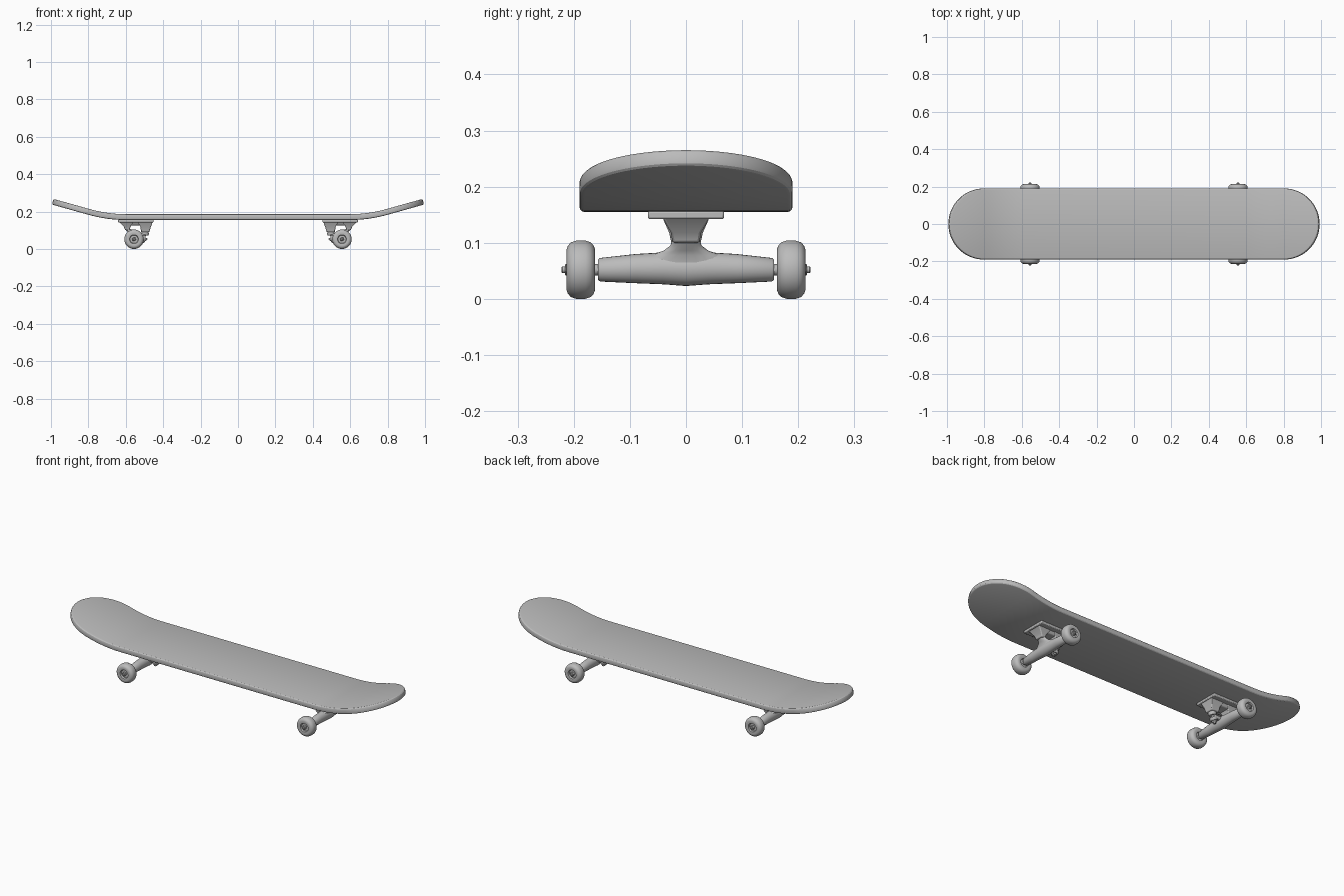
import bpy, bmesh
from math import sin, cos, pi, radians
from mathutils import Vector

if "Cube" in bpy.data.objects:
    bpy.data.objects.remove(bpy.data.objects["Cube"])

GREY = (0.5, 0.5, 0.5, 1)
grey = bpy.data.materials.new("plain_grey")
grey.use_nodes = True
grey.diffuse_color = GREY
grey.node_tree.nodes["Principled BSDF"].inputs["Base Color"].default_value = GREY


def finish(name, bm, angle=35):
    bmesh.ops.recalc_face_normals(bm, faces=bm.faces)
    mesh = bpy.data.meshes.new(name)
    bm.to_mesh(mesh)
    bm.free()
    mesh.materials.append(grey)
    obj = bpy.data.objects.new(name, mesh)
    bpy.context.collection.objects.link(obj)
    bpy.ops.object.select_all(action='DESELECT')
    obj.select_set(True)
    bpy.context.view_layer.objects.active = obj
    bpy.ops.object.shade_smooth_by_angle(angle=radians(angle))
    return obj


def skin(bm, rings):
    """Join closed rings of points into a tube and return the vertex rings."""
    vs = [[bm.verts.new(p) for p in ring] for ring in rings]
    n = len(vs[0])
    for a, b in zip(vs, vs[1:]):
        for i in range(n):
            bm.faces.new((a[i], a[(i + 1) % n], b[(i + 1) % n], b[i]))
    return vs


def loft(name, rings, angle=35):
    bm = bmesh.new()
    vs = skin(bm, rings)
    bm.faces.new(vs[0])
    bm.faces.new(vs[-1])
    return finish(name, bm, angle)


def lathe(name, profile, start, direction, n=28):
    """Revolve (radius, distance) pairs about an axis."""
    d = Vector(direction).normalized()
    u = d.orthogonal().normalized()
    v = d.cross(u)
    return loft(name, [[Vector(start) + d * h + (u * cos(2 * pi * i / n) + v * sin(2 * pi * i / n)) * r
                        for i in range(n)] for r, h in profile])


# Deck: stadium outline with upturned ends and a rounded rim
HALF_W, CAP_X, BEND_A, BEND_B, SLOPE, THICK = 0.19, 0.805, 0.60, 0.80, 0.28, 0.031


def bend(x):
    """Rise and slope of the deck at a given distance from the middle."""
    t = min(max(abs(x) - BEND_A, 0), BEND_B - BEND_A)
    w = BEND_B - BEND_A
    rise = SLOPE * t * t / (2 * w) + SLOPE * max(abs(x) - BEND_B, 0)
    return rise, SLOPE * t / w * (1 if x > 0 else -1)


def deck_point(x, y, h):
    rise, s = bend(x)
    k = h / (1 + s * s) ** 0.5
    return (x - s * k, y, 0.155 + rise + k)


def deck_ring(inset, h):
    r = HALF_W - inset
    arc = [(CAP_X + r * cos(i * pi / 40), r * sin(i * pi / 40)) for i in range(21)]
    steps = [BEND_B - (BEND_B - BEND_A) * i / 8 for i in range(9)]
    half = arc + [(x, r) for x in steps]
    upper = half + [(-x, y) for x, y in reversed(half)]
    lower = [(x, -y) for x, y in reversed(upper[1:-1])]
    return [deck_point(x, y, h) for x, y in upper + lower]


B = 0.009
rim = [(B * (1 - sin(a)), B * (1 - cos(a))) for a in (0, pi / 6, pi / 3, pi / 2)]
layers = rim + [(i, THICK - h) for i, h in reversed(rim)]
bm = bmesh.new()
vs = skin(bm, [deck_ring(i, h) for i, h in layers])
for ring in (vs[0], vs[-1]):
    n = len(ring)
    for i in range(n // 2):
        quad = [ring[i], ring[i + 1], ring[-i - 1], ring[-i]]
        bm.faces.new(list(dict.fromkeys(quad)))
finish("deck", bm, 28)


def block(name, sx, sections, bevel=0.004):
    """Tapered block from (x min, x max, half depth, z) sections."""
    obj = loft(name, [[(sx * a, -w, z), (sx * b, -w, z), (sx * b, w, z), (sx * a, w, z)]
                      for a, b, w, z in sections])
    mod = obj.modifiers.new("soft_edges", 'BEVEL')
    mod.width, mod.segments = bevel, 2
    return obj


def ellipse(cx, cy, cz, rx, ry, rz, n=24):
    """Upright ring across y when ry is 0, level ring when rz is 0."""
    return [(cx + rx * cos(2 * pi * i / n), cy + ry * sin(2 * pi * i / n),
             cz + rz * sin(2 * pi * i / n)) for i in range(n)]


WHEEL_X, AXLE_Z = 0.556, 0.052
# Hanger outline: position along axle, underside, top, half thickness
hanger_half = [(0.157, 0.034, 0.070, 0.017), (0.153, 0.031, 0.073, 0.020),
               (0.09, 0.028, 0.080, 0.024), (0.04, 0.026, 0.083, 0.026),
               (0, 0.023, 0.084, 0.028)]
hanger_full = hanger_half + [(-y, a, b, r) for y, a, b, r in reversed(hanger_half[:-1])]
wheel_profile = [(0.008, 0.170), (0.020, 0.170), (0.023, 0.164), (0.036, 0.162), (0.043, 0.1645),
                 (0.049, 0.170), (0.052, 0.179), (0.052, 0.196), (0.049, 0.205), (0.043, 0.2105),
                 (0.036, 0.213), (0.024, 0.211), (0.021, 0.203), (0.008, 0.203)]

for sx, end in ((1, "left"), (-1, "right")):
    wx = sx * WHEEL_X
    # Mounting plate with its two legs and the web between them
    block(end + "_base_plate", sx, [(0.452, 0.642, 0.068, 0.142), (0.452, 0.642, 0.068, 0.157)])
    block(end + "_base_web", sx, [(0.49, 0.60, 0.030, 0.126), (0.48, 0.62, 0.040, 0.145)])
    block(end + "_pivot_leg", sx, [(0.580, 0.603, 0.024, 0.100), (0.575, 0.610, 0.027, 0.118),
                                   (0.560, 0.636, 0.042, 0.145)])
    block(end + "_kingpin_leg", sx, [(0.474, 0.518, 0.024, 0.090), (0.466, 0.522, 0.030, 0.118),
                                     (0.456, 0.535, 0.042, 0.145)])
    # Hanger, its central neck and the ring around the kingpin
    loft(end + "_hanger", [ellipse(wx, y, (a + b) / 2, r, 0, (b - a) / 2)
                           for y, a, b, r in hanger_full])
    loft(end + "_hanger_neck", [ellipse(sx * x, 0, z, rx, ry, 0) for x, z, rx, ry in (
        (0.556, 0.060, 0.025, 0.080), (0.560, 0.078, 0.023, 0.062), (0.567, 0.086, 0.021, 0.040),
        (0.576, 0.095, 0.018, 0.028), (0.588, 0.108, 0.014, 0.023))], 60)
    block(end + "_hanger_yoke", sx, [(0.495, 0.556, 0.020, 0.055), (0.495, 0.556, 0.020, 0.074)])
    # Tilted kingpin with bushings and nut
    top, tilt = (sx * 0.488, 0, 0.110), (sx * 0.30, 0, -1)
    lathe(end + "_kingpin", [(0.007, 0), (0.007, 0.080)], top, tilt, 16)
    lathe(end + "_upper_bushing", [(0.019, 0.018), (0.021, 0.025), (0.019, 0.036)], top, tilt)
    lathe(end + "_lower_bushing", [(0.020, 0.050), (0.020, 0.057), (0.016, 0.065)], top, tilt)
    lathe(end + "_kingpin_nut", [(0.012, 0.064), (0.012, 0.074)], top, tilt, 6)
    # Axle, wheels and wheel nuts
    lathe(end + "_axle", [(0.004, -0.222), (0.006, -0.220), (0.006, 0.220), (0.004, 0.222)],
          (wx, 0, AXLE_Z), (0, 1, 0), 16)
    for sy, side in ((1, "back"), (-1, "front")):
        origin, out = (wx, 0, AXLE_Z), (0, sy, 0)
        lathe(f"{end}_{side}_wheel", wheel_profile, origin, out, 36)
        lathe(f"{end}_{side}_spacer", [(0.010, 0.150), (0.010, 0.172)], origin, out, 16)
        lathe(f"{end}_{side}_nut", [(0.011, 0.202), (0.011, 0.214), (0.009, 0.216)], origin, out, 6)
